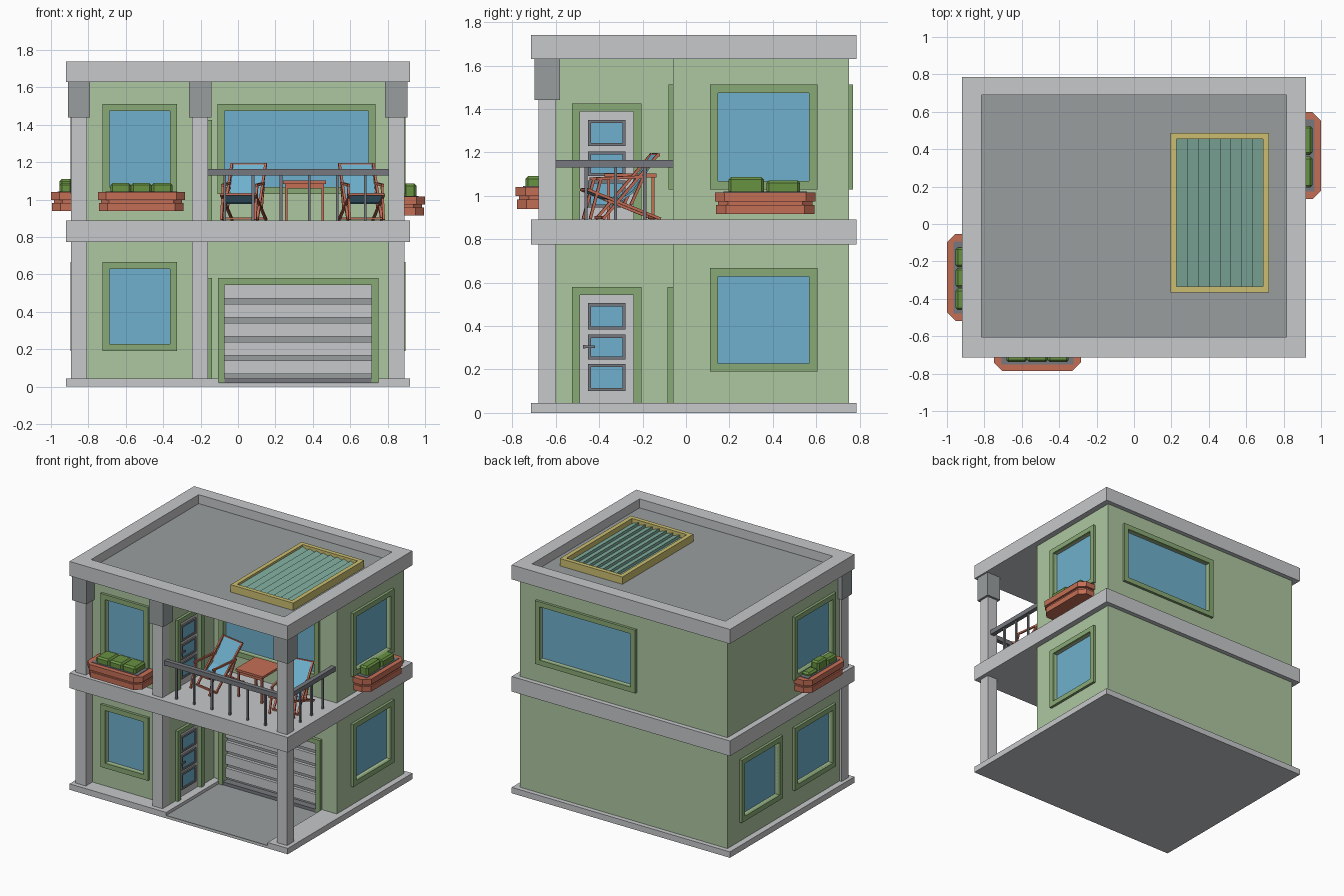
import bpy, bmesh, math
from mathutils import Vector, Matrix

if "Cube" in bpy.data.objects:
    bpy.data.objects.remove(bpy.data.objects["Cube"])


def make_mat(name, rgb):
    lin = [((c / 255 + 0.055) / 1.055) ** 2.4 for c in rgb]
    m = bpy.data.materials.new(name)
    m.diffuse_color = (*lin, 1)
    m.use_nodes = True
    m.node_tree.nodes["Principled BSDF"].inputs["Base Color"].default_value = m.diffuse_color
    return m


WALL = make_mat("wall green", (174, 198, 161))
TRIM = make_mat("trim green", (137, 169, 118))
GLASS = make_mat("window blue", (110, 176, 205))
LIGHT = make_mat("light grey", (199, 200, 202))
MID = make_mat("mid grey", (153, 158, 159))
DARK = make_mat("dark grey", (118, 121, 126))
CLAY = make_mat("terracotta", (196, 110, 86))
LEAF = make_mat("leaf green", (104, 146, 66))
GOLD = make_mat("skylight yellow", (203, 190, 112))
TEAL = make_mat("skylight teal", (131, 176, 160))


def finish(name, bm, mat):
    bmesh.ops.recalc_face_normals(bm, faces=bm.faces)
    me = bpy.data.meshes.new(name)
    bm.to_mesh(me)
    bm.free()
    if mat:
        me.materials.append(mat)
    ob = bpy.data.objects.new(name, me)
    bpy.context.collection.objects.link(ob)
    return ob


def add_box(bm, x0, x1, y0, y1, z0, z1):
    m = Matrix.Translation(((x0 + x1) / 2, (y0 + y1) / 2, (z0 + z1) / 2)) @ \
        Matrix.Diagonal((abs(x1 - x0), abs(y1 - y0), abs(z1 - z0), 1))
    return bmesh.ops.create_cube(bm, size=1, matrix=m)["verts"]


def boxes(name, mat, *specs):
    bm = bmesh.new()
    for s in specs:
        add_box(bm, *s)
    return finish(name, bm, mat)


def add_bar(bm, p, q, w):
    p, q = Vector(p), Vector(q)
    rot = (q - p).to_track_quat('Z', 'Y').to_matrix().to_4x4()
    m = Matrix.Translation((p + q) / 2) @ rot @ Matrix.Diagonal((w, w, (q - p).length, 1))
    bmesh.ops.create_cube(bm, size=1, matrix=m)


def add_prism(bm, pts, depth):
    """Extrude a closed loop of 3D points along a vector."""
    f = bm.faces.new([bm.verts.new(p) for p in pts])
    new = bmesh.ops.extrude_face_region(bm, geom=[f])["geom"]
    bmesh.ops.translate(bm, vec=depth, verts=[v for v in new if isinstance(v, bmesh.types.BMVert)])


# Wall planes: (axis of normal, position, outward sign)
FACES = {"front": (1, -0.6, -1), "inner": (1, -0.06, -1), "back": (1, 0.75, 1),
         "left": (0, -0.875, -1), "right": (0, 0.875, 1), "entry": (0, -0.16, 1)}


def on_face(face, a0, a1, d0, d1, z0, z1):
    """Box on a wall plane: a along the wall, d outwards."""
    axis, pos, s = FACES[face]
    d = sorted((pos + s * d0, pos + s * d1))
    return (*d, a0, a1, z0, z1) if axis == 0 else (a0, a1, *d, z0, z1)


cuts = []


def frame(name, face, a0, a1, z0, z1, w, sill=True, out=0.02, depth=0.025):
    """Trim border with a recess cut behind it."""
    parts = [(a0, a0 + w, z0, z1), (a1 - w, a1, z0, z1), (a0 + w, a1 - w, z1 - w, z1)]
    if sill:
        parts.append((a0 + w, a1 - w, z0, z0 + w))
    boxes(name, TRIM, *[on_face(face, p[0], p[1], -0.01, out, p[2], p[3]) for p in parts])
    cuts.append(on_face(face, a0 + w, a1 - w, -depth, 0.01, z0 + (w if sill else 0), z1 - w))


# Base with sunken driveway, middle slab, roof with parapet
X, Y0, Y1 = 0.92, -0.715, 0.785
boxes("base_slab", LIGHT, (-X, -0.105, Y0, Y1, 0, 0.045), (0.75, X, Y0, Y1, 0, 0.045),
      (-0.105, 0.75, -0.02, Y1, 0, 0.045), (-0.105, 0.75, Y0, -0.02, 0, 0.017))
boxes("driveway", MID, (-0.105, 0.75, Y0, -0.05, 0.017, 0.022))
boxes("middle_slab", LIGHT, (-X, X, Y0, Y1, 0.775, 0.89))
boxes("roof_slab", LIGHT, (-X, X, Y0, Y1, 1.63, 1.665))
boxes("roof_parapet", LIGHT, (-X, -0.815, Y0, Y1, 1.665, 1.74), (0.815, X, Y0, Y1, 1.665, 1.74),
      (-0.815, 0.815, Y0, -0.605, 1.665, 1.74), (-0.815, 0.815, 0.69, Y1, 1.665, 1.74))
boxes("roof_floor", MID, (-0.815, 0.815, -0.605, 0.69, 1.665, 1.672))

# L-shaped walls
bm = bmesh.new()
outline = [(-.875, -.6), (-.16, -.6), (-.16, -.06), (.875, -.06), (.875, .75), (-.875, .75)]
add_prism(bm, [(x, y, 0.019) for x, y in outline], (0, 0, 1.62))
walls = finish("walls", bm, WALL)

# Windows
LOW, HIGH = (0.19, 0.667), (1.03, 1.512)
for name, face, a0, a1, (z0, z1) in [
        ("front_low", "front", -0.725, -0.325, LOW), ("front_high", "front", -0.725, -0.325, HIGH),
        ("right_low", "right", 0.11, 0.605, LOW), ("right_high", "right", 0.11, 0.605, HIGH),
        ("left_low_rear", "left", 0.11, 0.605, LOW), ("left_low_front", "left", -0.53, -0.035, LOW),
        ("left_high", "left", -0.53, -0.035, HIGH), ("balcony", "inner", -0.11, 0.735, HIGH),
        ("back", "back", -0.11, 0.735, HIGH)]:
    frame(name + "_window_frame", face, a0, a1, z0, z1, 0.038)
    boxes(name + "_window_glass", GLASS,
          on_face(face, a0 + .036, a1 - .036, -0.03, -0.02, z0 + .036, z1 - .036))

# Entry doors on both floors
for name, z in (("lower", 0.045), ("upper", 0.89)):
    frame(name + "_door_frame", "entry", -0.525, -0.205, z, z + 0.535, 0.036, False)
    boxes(name + "_door", LIGHT, on_face("entry", -0.49, -0.24, -0.025, -0.008, z, z + 0.5))
    rims, panes = [], []
    for zb, zt in ((0.055, 0.18), (0.2, 0.315), (0.34, 0.46)):
        zb, zt, a, b, t = z + zb, z + zt, -0.452, -0.278, 0.014
        rims += [on_face("entry", *p[:2], -0.01, 0.004, *p[2:]) for p in
                 ((a, a + t, zb, zt), (b - t, b, zb, zt), (a + t, b - t, zb, zb + t), (a + t, b - t, zt - t, zt))]
        panes.append(on_face("entry", a + t, b - t, -0.01, -0.004, zb + t, zt - t))
    boxes(name + "_door_rims", DARK, *rims)
    boxes(name + "_door_panes", GLASS, *panes)
    boxes(name + "_door_handle", DARK, on_face("entry", -0.475, -0.463, -0.01, 0.012, z + .252, z + .268),
          on_face("entry", -0.475, -0.42, 0.004, 0.014, z + .254, z + .266))

# Garage door with overlapping slats
frame("garage_frame", "inner", -0.107, 0.75, 0.02, 0.58, 0.035, False, 0.025, 0.045)
boxes("garage_backing", MID, on_face("inner", -0.072, 0.715, -0.05, -0.035, 0.02, 0.547))
boxes("garage_slats", LIGHT, *[on_face("inner", -0.072, 0.715, -0.04, -0.012, z, z + 0.072)
                               for z in (0.067, 0.168, 0.269, 0.37, 0.473)])
boxes("garage_seal", DARK, on_face("inner", -0.107, 0.75, -0.04, 0.02, 0.02, 0.045))

# Cut all recesses into the walls
cutter = boxes("recess_cutter", None, *cuts)
cutter.hide_render = True
mod = walls.modifiers.new("recesses", 'BOOLEAN')
mod.object, mod.solver = cutter, 'EXACT'
bpy.context.view_layer.objects.active = walls
bpy.ops.object.modifier_apply(modifier=mod.name)
bpy.data.objects.remove(cutter)

# Columns and capitals
for name, x in (("left", -0.85), ("middle", -0.203), ("right", 0.847)):
    boxes(name + "_column", LIGHT, (x - .043, x + .043, -0.68, -0.598, 0.04, 1.635))
    boxes(name + "_capital", MID, (x - .06, x + .06, -0.697, -0.58, 1.44, 1.63))

# Balcony railing
boxes("railing_rail", DARK, (-0.16, 0.805, -0.657, -0.623, 1.13, 1.165),
      (0.83, 0.864, -0.6, -0.06, 1.13, 1.165))
boxes("railing_posts", DARK,
      *[(x - .007, x + .007, -0.647, -0.633, 0.885, 1.135) for x in (-.07, .08, .23, .38, .53, .68)],
      *[(0.84, 0.854, y - .007, y + .007, 0.885, 1.135) for y in (-.46, -.325, -.19)])


def planter(name, length, depth, place, bushes):
    """Chamfered stacked trough along local x, outer side at -y."""
    bm = bmesh.new()
    for z0, z1, i in ((0, .042, .006), (.042, .058, .016), (.058, .1, 0)):
        h, c = length / 2 - i, 0.045
        pts = [(-h, 0), (-h, c + i - depth), (c - h, i - depth), (h - c, i - depth), (h, c + i - depth), (h, 0)]
        add_prism(bm, [(x, y, z0) for x, y in pts], (0, 0, z1 - z0))
    obs = [finish(name + "_planter", bm, CLAY)]
    obs.append(boxes(name + "_soil", DARK, (.04 - length / 2, length / 2 - .04, .035 - depth, -.005, .095, .104)))
    bm = bmesh.new()
    for a, b, top in bushes:
        add_box(bm, a, b, 0.046 - depth, -0.01, 0.09, top)
    bmesh.ops.bevel(bm, geom=bm.edges[:], offset=0.012, segments=1, affect='EDGES')
    obs.append(finish(name + "_bushes", bm, LEAF))
    for o in obs:
        o.matrix_world = place


def spot(x, y, z, deg):
    return Matrix.Translation((x, y, z)) @ Matrix.Rotation(math.radians(deg), 4, 'Z')


planter("front", 0.465, 0.185, spot(-0.517, -0.6, 0.94, 0),
        [(-.165, -.055, .15), (-.055, .055, .15), (.055, .167, .15)])
planter("right", 0.465, 0.125, spot(0.875, 0.365, 0.916, 90), [(-.17, -.005, .17), (.005, .16, .155)])
planter("left", 0.465, 0.125, spot(-0.875, -0.285, 0.94, -90),
        [(-.16, -.055, .125), (-.05, .055, .17), (.06, .175, .15)])

# Skylight: raised frame with sawtooth slats
boxes("skylight_frame", GOLD, (.195, .227, -.367, .487, 1.668, 1.728), (.69, .722, -.367, .487, 1.668, 1.728),
      (.227, .69, -.367, -.335, 1.668, 1.728), (.227, .69, .455, .487, 1.668, 1.728))
bm = bmesh.new()
step = (0.69 - 0.227) / 8
for i in range(8):
    x = 0.227 + i * step
    add_prism(bm, [(x, -.335, 1.67), (x, -.335, 1.712), (x + step, -.335, 1.69), (x + step, -.335, 1.67)], (0, .79, 0))
finish("skylight_slats", bm, TEAL)

# Balcony table
boxes("table", CLAY, (.24, .47, -.375, -.135, 1.085, 1.102),
      *[(x, x + .014, y, y + .014, .888, 1.087) for x in (.25, .446) for y in (-.365, -.159)],
      (.25, .46, -.36, -.35, 1.06, 1.087), (.25, .46, -.16, -.15, 1.06, 1.087))

# Two reclining chairs
for name, x, deg in (("left_chair", 0.03, -10), ("right_chair", 0.66, 10)):
    bm = bmesh.new()
    for s in (-.092, .092):
        for p, q in (((.16, .305), (-.1, .005)), ((-.17, .14), (.17, .005)), ((-.13, .19), (.1, .2)),
                     ((-.11, .19), (-.16, .005)), ((.09, .2), (.03, .07))):
            add_bar(bm, (s, *p), (s, *q), 0.013)
    for y, z in ((.16, .3), (-.17, .14), (.15, .012), (-.1, .012)):
        add_bar(bm, (-.092, y, z), (.092, y, z), 0.012)
    parts = [finish(name + "_frame", bm, CLAY)]
    top = [(.16, .308), (.1, .22), (.04, .135), (-.01, .1), (-.08, .11), (-.17, .148)]
    bm = bmesh.new()
    loop = top + [(y, z - 0.012) for y, z in reversed(top)]
    add_prism(bm, [(-.084, y, z) for y, z in loop], (.168, 0, 0))
    parts.append(finish(name + "_fabric", bm, GLASS))
    for o in parts:
        o.matrix_world = spot(x, -0.3, 0.888, deg)
